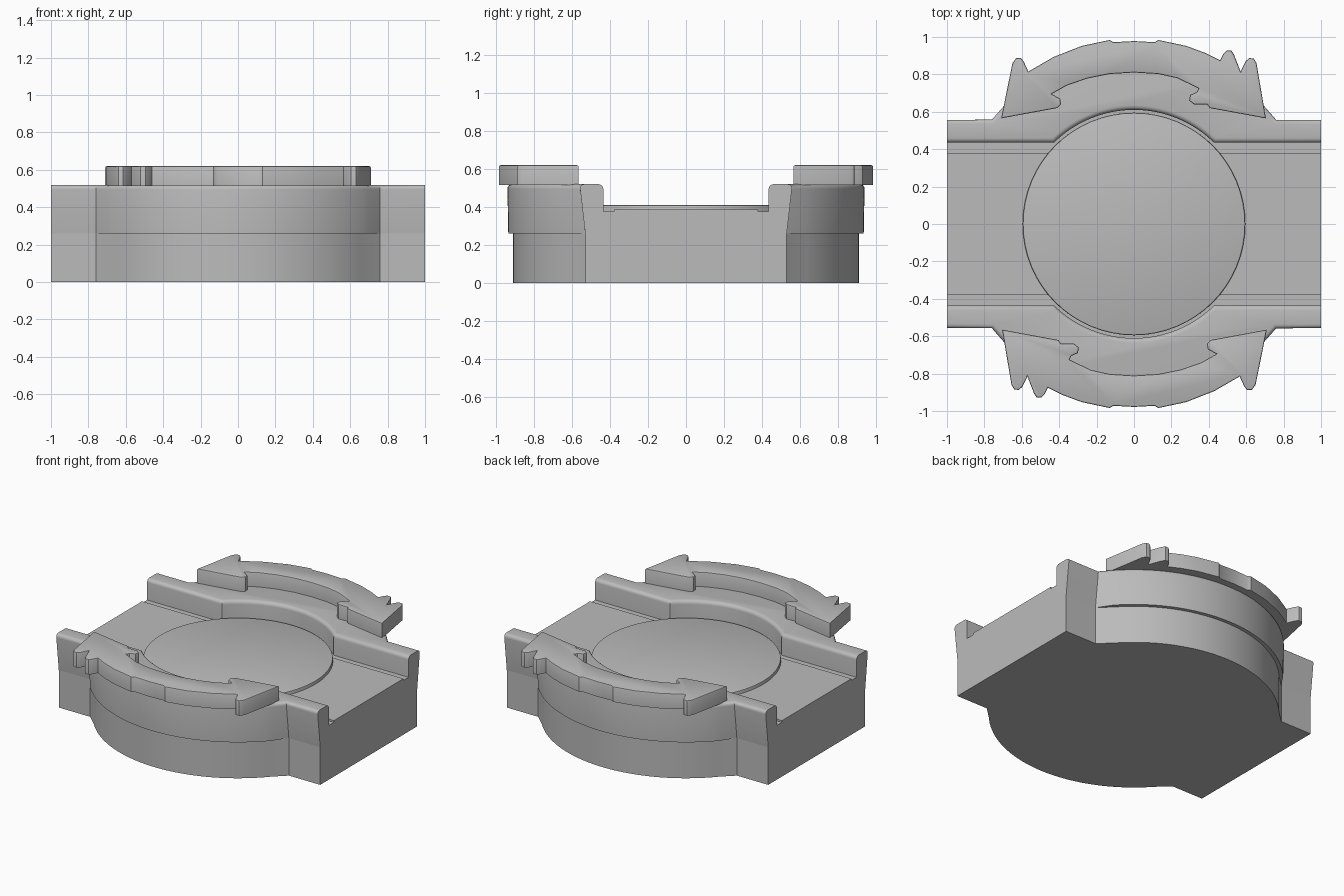
import bpy, bmesh, math

if "Cube" in bpy.data.objects:
    bpy.data.objects.remove(bpy.data.objects["Cube"])

grey = bpy.data.materials.new("plain grey")
grey.diffuse_color = (0.5, 0.5, 0.5, 1)
grey.use_nodes = True
grey.node_tree.nodes["Principled BSDF"].inputs["Base Color"].default_value = grey.diffuse_color


def arc(r, a0, a1, n):
    """Points on a circle around the origin, angles in degrees."""
    return [(r * math.cos(math.radians(a0 + (a1 - a0) * i / n)),
             r * math.sin(math.radians(a0 + (a1 - a0) * i / n))) for i in range(n + 1)]


def prism(name, top, z0, z1, bevel=0.0, bottom=None, seg=4):
    """Closed outline raised from z0 to z1, with an optional rounded top rim."""
    bottom = bottom or top
    bm = bmesh.new()
    lo = [bm.verts.new((x, y, z0)) for x, y in bottom]
    hi = [bm.verts.new((x, y, z1)) for x, y in top]
    n = len(top)
    bm.faces.new(lo[::-1])
    bm.faces.new(hi)
    for i in range(n):
        j = (i + 1) % n
        bm.faces.new((lo[i], lo[j], hi[j], hi[i]))
    bmesh.ops.recalc_face_normals(bm, faces=bm.faces)
    if bevel:
        rim = [e for e in bm.edges if all(v.co.z > z1 - 1e-5 for v in e.verts)
               and not all(abs(v.co.x) > 0.999 for v in e.verts)]
        bmesh.ops.bevel(bm, geom=rim, offset=bevel, segments=seg,
                        affect='EDGES', profile=0.5, clamp_overlap=True)
    mesh = bpy.data.meshes.new(name)
    bm.to_mesh(mesh)
    bm.free()
    mesh.materials.append(grey)
    ob = bpy.data.objects.new(name, mesh)
    bpy.context.collection.objects.link(ob)
    bpy.ops.object.select_all(action='DESELECT')
    bpy.context.view_layer.objects.active = ob
    ob.select_set(True)
    bpy.ops.object.shade_smooth_by_angle(angle=math.radians(35))
    return ob


def outer_half(r, y):
    """Back outer edge, right to left: straight arm, short diagonal, big arc."""
    return [(1, y), (0.76, y)] + arc(r, 42, 138, 40) + [(-0.76, y), (-1, y)]


def turn(pts):
    return [(-x, -y) for x, y in pts]


# Lower base slab
half = outer_half(0.91, 0.53)
prism("lower_base", half + turn(half), 0, 0.26)

# Track floor, with a slightly raised middle strip
prism("track_floor", [(1, -0.45), (1, 0.45), (-1, 0.45), (-1, -0.45)], 0.255, 0.375)
prism("track_strip", [(1, -0.38), (1, 0.38), (-1, 0.38), (-1, -0.38)], 0.26, 0.387)

# Round turntable
prism("turntable_seat", arc(0.63, 0, 360, 64)[:-1], 0.25, 0.37)
prism("turntable", arc(0.595, 0, 360, 64)[:-1], 0.26, 0.41, 0.008, seg=2)

# Side walls curving around the turntable
inner = [(-1, 0.435)] + arc(0.61, 134.5, 45.5, 40) + [(1, 0.435)]
wall_top = outer_half(0.94, 0.56) + inner
wall_low = outer_half(0.935, 0.53) + inner

# Curved double-headed arrow plates on the walls
arrow = [(-0.71, 0.565), (-0.41, 0.62), (-0.39, 0.64), (-0.395, 0.67), (-0.44, 0.695),
         (-0.36, 0.74), (-0.25, 0.778), (-0.13, 0.802), (0, 0.81), (0.13, 0.802),
         (0.23, 0.78), (0.345, 0.725), (0.335, 0.705), (0.30, 0.69), (0.295, 0.66),
         (0.32, 0.64), (0.39, 0.64), (0.405, 0.62), (0.705, 0.565),
         (0.655, 0.86), (0.64, 0.885), (0.615, 0.887), (0.597, 0.87), (0.57, 0.815),
         (0.535, 0.905), (0.52, 0.928), (0.495, 0.928), (0.478, 0.91), (0.46, 0.875),
         (0.38, 0.915), (0.28, 0.952), (0.13, 0.984), (0.11, 0.972), (0, 0.978),
         (-0.11, 0.972), (-0.13, 0.984), (-0.28, 0.952), (-0.43, 0.893), (-0.565, 0.815),
         (-0.59, 0.87), (-0.605, 0.887), (-0.63, 0.887), (-0.65, 0.86)]

for side, f in (("back", lambda p: p), ("front", turn)):
    prism(side + "_wall", f(wall_top), 0.26, 0.52, 0.025, f(wall_low))
    prism(side + "_arrow", f(arrow), 0.515, 0.62, 0.008, seg=2)
